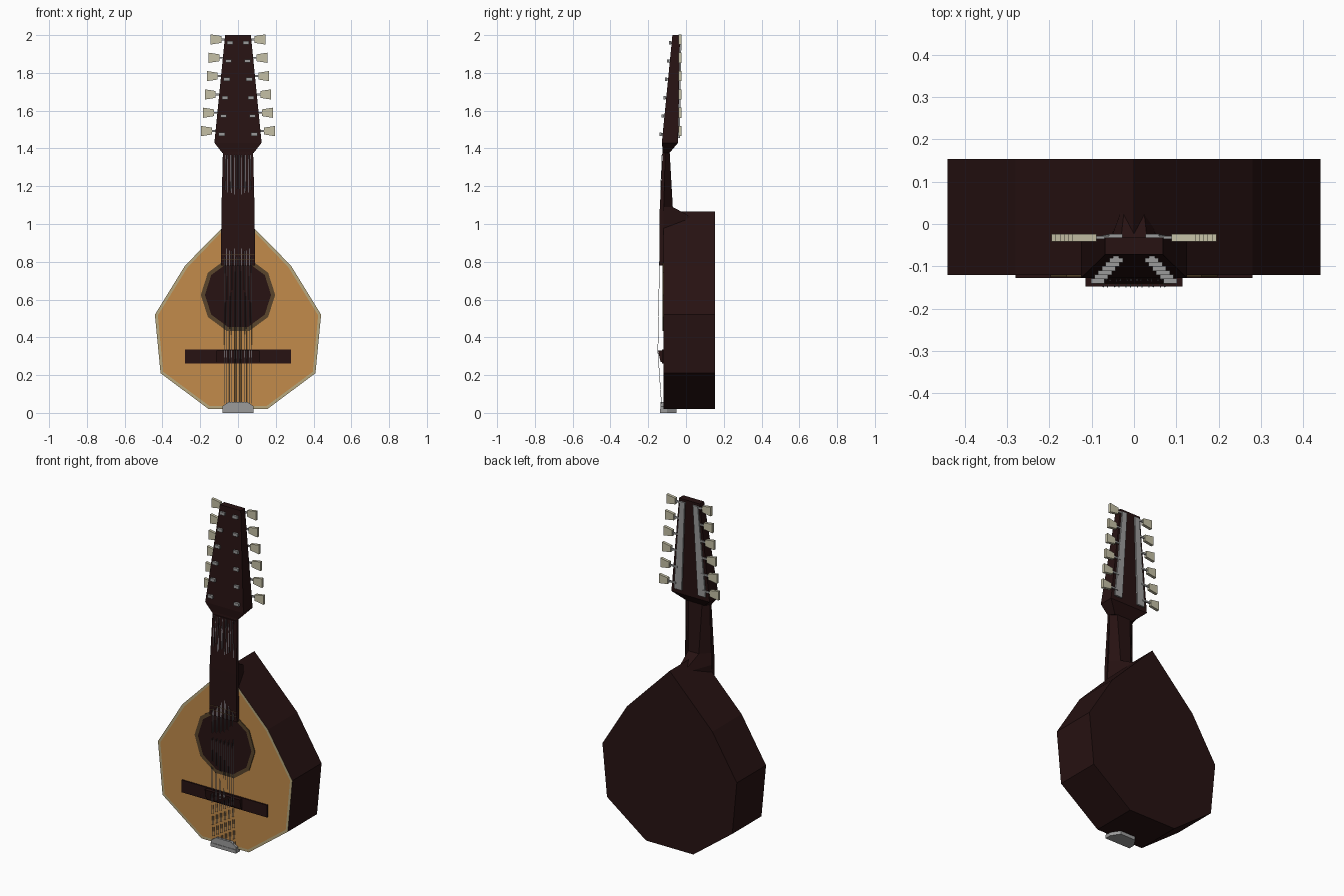
import bpy, bmesh
from math import sin, cos, pi
from mathutils import Vector

cube = bpy.data.objects.get("Cube")
if cube:
    bpy.data.objects.remove(cube)


def material(name, rgb):
    m = bpy.data.materials.new(name)
    m.use_nodes = True
    m.diffuse_color = (*rgb, 1)
    m.node_tree.nodes["Principled BSDF"].inputs["Base Color"].default_value = (*rgb, 1)
    return m


WOOD = material("dark wood", (0.02, 0.006, 0.006))
TOP = material("honey spruce", (0.54, 0.26, 0.07))
BINDING = material("pale binding", (0.48, 0.39, 0.2))
ROSETTE = material("rosette brown", (0.1, 0.06, 0.025))
METAL = material("grey metal", (0.33, 0.33, 0.33))
STEEL = material("string steel", (0.42, 0.45, 0.5))
IVORY = material("ivory", (0.56, 0.53, 0.38))


def loft(name, rings, mats, insets=()):
    """Skin matching rings, cap both ends, inset the first cap once per extra material."""
    bm = bmesh.new()
    loops = [[bm.verts.new(p) for p in ring] for ring in rings]
    n = len(loops[0])
    for a, b in zip(loops, loops[1:]):
        for i in range(n):
            j = (i + 1) % n
            bm.faces.new((a[i], a[j], b[j], b[i]))
    cap = bm.faces.new(loops[0])
    bm.faces.new(loops[-1][::-1])
    bmesh.ops.recalc_face_normals(bm, faces=bm.faces)
    for index, (width, own) in enumerate(insets):
        cap.material_index = own
        bmesh.ops.inset_region(bm, faces=[cap], thickness=width)
        cap.material_index = index + 2 if len(mats) > index + 2 else len(mats) - 1
    mesh = bpy.data.meshes.new(name)
    bm.to_mesh(mesh)
    bm.free()
    for m in mats:
        mesh.materials.append(m)
    ob = bpy.data.objects.new(name, mesh)
    bpy.context.collection.objects.link(ob)
    return ob


def prism(name, outline, y0, y1, mats, insets=()):
    return loft(name, [[(x, y, z) for x, z in outline] for y in (y0, y1)], mats, insets)


def mirrored(half):
    """Close a right-hand outline with its mirror image."""
    return half + [(-x, z) for x, z in reversed(half) if x]


def box(name, x0, x1, y0, y1, z0, z1, mat):
    return prism(name, [(x0, z0), (x1, z0), (x1, z1), (x0, z1)], y0, y1, [mat])


def sections(name, rows, mat):
    """Stack of trapezoids: z, front half width, back half width, front y, back y."""
    return loft(name, [[(-f, y0, z), (f, y0, z), (b, y1, z), (-b, y1, z)]
                       for z, f, b, y0, y1 in rows], [mat])


# Body with bound soundboard
body = mirrored([(0.155, 0.02), (0.41, 0.21), (0.44, 0.52), (0.28, 0.78), (0, 1.065)])
prism("body", body, -0.12, 0.153, [WOOD, BINDING, TOP], [(0.016, 1)])

# Sound hole and its ring
hole = [(0.197 * cos(i * pi / 5), 0.625 + 0.2 * sin(i * pi / 5)) for i in range(10)]
prism("sound_hole", hole, -0.125, -0.119, [ROSETTE, ROSETTE, WOOD], [(0.022, 1)])

# Bridge and saddle
box("bridge", -0.28, 0.28, -0.127, -0.118, 0.262, 0.335, WOOD)
sections("saddle", [(0.27, 0.115, 0.115, -0.135, -0.12),
                    (0.33, 0.115, 0.115, -0.148, -0.12)], WOOD)

# Tailpiece wrapping the lower edge
prism("tailpiece_front", mirrored([(0.083, 0.002), (0.083, 0.035), (0.05, 0.058)]),
      -0.135, -0.119, [METAL])
loft("tailpiece_base", [[(-w, y, 0), (w, y, 0), (w, y, 0.021), (-w, y, 0.021)]
                        for w, y in ((0.083, -0.138), (0.083, -0.1), (0.05, -0.05))], [METAL])

# Fingerboard, neck with heel, headstock
sections("fingerboard", [(0.78, 0.09, 0.09, -0.14, -0.118),
                         (1.06, 0.088, 0.088, -0.14, -0.118),
                         (1.385, 0.08, 0.08, -0.123, -0.11)], WOOD)
sections("neck", [(0.95, 0.089, 0.015, -0.125, 0.09),
                  (1.02, 0.088, 0.02, -0.125, 0.06),
                  (1.09, 0.086, 0.035, -0.122, -0.07),
                  (1.39, 0.08, 0.045, -0.112, -0.087)], WOOD)
sections("headstock", [(1.375, 0.082, 0.06, -0.122, -0.088),
                       (1.43, 0.125, 0.125, -0.128, -0.042),
                       (2.0, 0.068, 0.068, -0.072, -0.032)], WOOD)
box("nut", -0.075, 0.075, -0.128, -0.115, 1.362, 1.37, WOOD)
for z in (0.81, 0.835):
    box("fret", -0.088, 0.088, -0.1415, -0.139, z, z + 0.003, ROSETTE)

# Tuners, mirrored left and right
for side, s in (("left", 1), ("right", -1)):
    loft(side + "_tuner_plate",
         [[(s * (c - w), y, z), (s * (c + w), y, z), (s * (c + w), y + 0.012, z),
           (s * (c - w), y + 0.012, z)]
          for z, c, w, y in ((1.455, 0.078, 0.025, -0.045), (1.985, 0.043, 0.016, -0.036))],
         [METAL])
    for i in range(6):
        t = i / 5
        z = 1.492 + 0.485 * t
        tip = 0.195 - 0.05 * t
        edge = 0.118 - 0.048 * t
        # Thin shaft and flared button
        box(side + "_tuner_shaft", s * (edge - 0.03), s * (tip - 0.05),
            -0.035, -0.028, z - 0.005, z + 0.005, METAL)
        button = [(s * (tip - 0.057), z - 0.018), (s * tip, z - 0.027),
                  (s * tip, z + 0.027), (s * (tip - 0.057), z + 0.018)]
        prism(side + "_tuner_button", button, -0.041, -0.024, [IVORY])
        # String post on the face
        x = 0.086 - 0.044 * t
        front = -0.123 + 0.049 * t
        box(side + "_string_post", s * x - 0.016, s * x + 0.016,
            front - 0.017, front - 0.006, z - 0.026, z - 0.008, METAL)
        box(side + "_post_stem", s * x - 0.007, s * x + 0.007,
            front - 0.008, front + 0.02, z - 0.024, z - 0.01, METAL)

# Six pairs of strings from tailpiece over the saddle to the nut
strings = bpy.data.curves.new("strings", "CURVE")
strings.dimensions = "3D"
strings.bevel_depth = 0.0013
strings.bevel_resolution = 0
for i in range(6):
    for offset in (-0.005, 0.005):
        x = (i - 2.5) * 0.027 + offset
        line = strings.splines.new("POLY")
        path = [Vector((x, -0.13, 0.05)), Vector((x, -0.149, 0.325)),
                Vector((x * 0.9, -0.13, 1.365))]
        line.points.add(len(path) - 1)
        for point, p in zip(line.points, path):
            point.co = (*p, 1)
strings.materials.append(STEEL)
bpy.context.collection.objects.link(bpy.data.objects.new("strings", strings))
